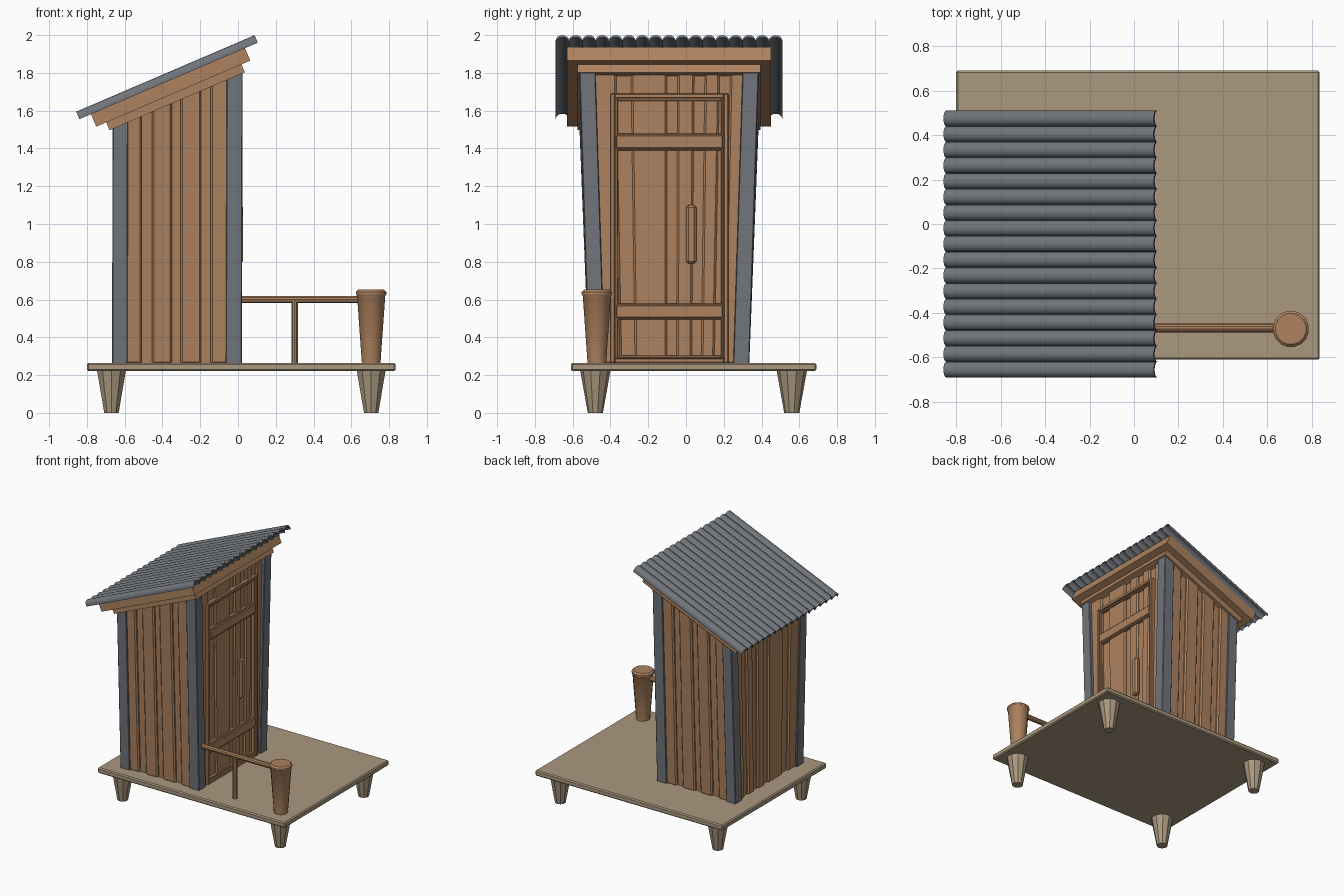
import bpy, bmesh, math
from mathutils import Vector

cube = bpy.data.objects.get("Cube")
if cube:
    bpy.data.objects.remove(cube, do_unlink=True)


def material(name, rgb):
    m = bpy.data.materials.new(name)
    m.use_nodes = True
    m.diffuse_color = (*rgb, 1)
    bsdf = m.node_tree.nodes["Principled BSDF"]
    bsdf.inputs["Base Color"].default_value = (*rgb, 1)
    bsdf.inputs["Roughness"].default_value = 0.8
    return m


WOOD = material("warm brown wood", (0.42, 0.225, 0.115))
DECK = material("pale weathered wood", (0.40, 0.315, 0.21))
METAL = material("slate grey", (0.165, 0.18, 0.20))


def finish(name, bm, mat, bevel=0.0, smooth=False):
    bmesh.ops.recalc_face_normals(bm, faces=bm.faces)
    me = bpy.data.meshes.new(name)
    bm.to_mesh(me)
    bm.free()
    me.materials.append(mat)
    ob = bpy.data.objects.new(name, me)
    bpy.context.collection.objects.link(ob)
    if bevel:
        mod = ob.modifiers.new("edge chamfer", "BEVEL")
        mod.width, mod.segments = bevel, 1
    if smooth:
        bpy.ops.object.select_all(action="DESELECT")
        bpy.context.view_layer.objects.active = ob
        ob.select_set(True)
        bpy.ops.object.shade_smooth_by_angle(angle=math.radians(35))
    return ob


def prism(bm, low, high):
    """Closed solid between two matching outlines."""
    a = [bm.verts.new(p) for p in low]
    b = [bm.verts.new(p) for p in high]
    bm.faces.new(a)
    bm.faces.new(b)
    for i in range(len(a)):
        j = (i + 1) % len(a)
        bm.faces.new((a[i], a[j], b[j], b[i]))


def box(bm, x0, x1, y0, y1, z0, z1):
    ring = ((x0, y0), (x1, y0), (x1, y1), (x0, y1))
    prism(bm, [(x, y, z0) for x, y in ring], [(x, y, z1) for x, y in ring])


def lathe(name, x, y, profile, sides, mat, smooth):
    """Turned solid from (radius, height) pairs."""
    bm = bmesh.new()
    angles = [2 * math.pi * (i + 0.5) / sides for i in range(sides)]
    rings = [[bm.verts.new((x + r * math.cos(t), y + r * math.sin(t), z))
              for t in angles] for r, z in profile]
    bm.faces.new(rings[0])
    bm.faces.new(rings[-1])
    for a, b in zip(rings, rings[1:]):
        for i in range(sides):
            j = (i + 1) % sides
            bm.faces.new((a[i], a[j], b[j], b[i]))
    return finish(name, bm, mat, smooth=smooth)


FLOOR = 0.265      # deck surface
MID = -0.09        # hut centre line in y
FLARE = 0.05       # how far the side walls lean out at the top
PITCH = math.atan(0.4286)


def wall_top(x):
    return 1.83 + 0.4286 * (x - 0.035)


# Deck and its tapered feet
bm = bmesh.new()
box(bm, -0.80, 0.835, -0.61, 0.69, 0.222, FLOOR)
finish("deck", bm, DECK, 0.008)
for x, side in ((-0.67, "back"), (0.705, "front")):
    for y, hand in ((-0.48, "right"), (0.56, "left")):
        lathe(f"{side}_{hand}_foot", x, y, [(0.04, 0), (0.08, 0.223)], 10, DECK, False)


def leaning(bm, x0, x1, y0, y1, lean0, lean1, shift=0.0):
    """Upright piece whose y edges lean outwards and whose top follows the roof."""
    ring = ((x0, y0, lean0), (x1, y0, lean0), (x1, y1, lean1), (x0, y1, lean1))
    prism(bm, [(x, MID + y, FLOOR - 0.005) for x, y, _ in ring],
          [(x + shift, MID + y + d, wall_top(x)) for x, y, d in ring])


# Inner wall core
bm = bmesh.new()
leaning(bm, -0.635, -0.012, -0.395, 0.395, -FLARE, FLARE)
finish("wall_core", bm, WOOD)

# Corner posts
for x0, x1, end, shift in ((-0.667, -0.585, "back", 0.003), (-0.065, 0.02, "front", 0.005)):
    for s, hand in ((-1, "right"), (1, "left")):
        bm = bmesh.new()
        leaning(bm, x0, x1, s * 0.34, s * 0.425, s * FLARE, s * FLARE, shift)
        finish(f"{end}_{hand}_post", bm, METAL, 0.004)

# Raised planks on the two side walls
SIDE_PLANKS = ((-0.60, -0.51), (-0.455, -0.35), (-0.305, -0.195), (-0.145, -0.05))
for s, hand in ((-1, "right"), (1, "left")):
    bm = bmesh.new()
    for x0, x1 in SIDE_PLANKS:
        leaning(bm, x0, x1, s * 0.385, s * 0.415, s * FLARE, s * FLARE)
    finish(f"{hand}_wall_planks", bm, WOOD, 0.01)

# Raised planks on the door wall and the wall behind, fanning out upwards
END_PLANKS = ((-0.36, -0.25), (-0.18, -0.01), (0.04, 0.12), (0.17, 0.24), (0.29, 0.36))
for x0, x1, name in ((-0.03, 0.002, "door_wall_planks"), (-0.653, -0.62, "back_wall_planks")):
    bm = bmesh.new()
    for y0, y1 in END_PLANKS:
        leaning(bm, x0, x1, y0, y1, FLARE * y0 / 0.42, FLARE * y1 / 0.42)
    finish(name, bm, WOOD, 0.01)

# Door: outer frame, inner bead and two rails
DOOR_Y0, DOOR_Y1, DOOR_TOP = -0.40, 0.225, 1.69


def frame(name, y0, y1, z0, z1, width, depth):
    bm = bmesh.new()
    box(bm, -0.015, depth, y0, y0 + width, z0, z1)
    box(bm, -0.015, depth, y1 - width, y1, z0, z1)
    box(bm, -0.015, depth, y0 + width, y1 - width, z0, z0 + width)
    box(bm, -0.015, depth, y0 + width, y1 - width, z1 - width, z1)
    finish(name, bm, WOOD, 0.004)


frame("door_frame", DOOR_Y0, DOOR_Y1, FLOOR, DOOR_TOP, 0.024, 0.021)
for name, z0, z1 in (("bottom", 0.289, 0.51), ("middle", 0.565, 1.405), ("top", 1.465, 1.666)):
    frame(f"door_{name}_panel_bead", DOOR_Y0 + 0.024, DOOR_Y1 - 0.024, z0, z1, 0.015, 0.012)
for name, z0, z1 in (("lower", 0.503, 0.572), ("upper", 1.40, 1.472)):
    bm = bmesh.new()
    box(bm, -0.015, 0.02, DOOR_Y0 + 0.03, DOOR_Y1 - 0.03, z0, z1)
    finish(f"door_{name}_rail", bm, WOOD, 0.005)
bm = bmesh.new()
box(bm, -0.015, 0.026, 0.0, 0.055, 0.79, 1.10)
finish("door_handle", bm, WOOD, 0.012)


# Roof parts are placed along the slope (u) and square to it (v)
def on_slope(u, v, y):
    c, s = math.cos(PITCH), math.sin(PITCH)
    return Vector((0.105 + u * c - v * s, y, 1.96 + u * s + v * c))


for name, u0, u1, v0, v1, half in (("upper_roof_board", -0.961, -0.074, -0.0715, 0.008, 0.54),
                                   ("lower_roof_board", -0.904, -0.125, -0.117, -0.07, 0.485)):
    bm = bmesh.new()
    ring = ((u0, v0), (u1, v0), (u1, v1), (u0, v1))
    prism(bm, [on_slope(u, v, MID - half) for u, v in ring],
          [on_slope(u, v, MID + half) for u, v in ring])
    finish(name, bm, WOOD)

# Corrugated roof sheet: a row of arches swept down the slope
RIDGES, STEPS, WIDTH = 17, 8, 1.2
radius = WIDTH / RIDGES / 2
curve = []
for k in range(RIDGES):
    for i in range(STEPS + (k == RIDGES - 1)):
        t = math.pi * i / STEPS
        curve.append((MID - WIDTH / 2 + radius * (2 * k + 1 - math.cos(t)), 0.031 * math.sin(t)))
outline = [(y, v + 0.012) for y, v in curve] + [(y, v) for y, v in reversed(curve)]
bm = bmesh.new()
prism(bm, [on_slope(-1.028, v, y) for y, v in outline],
      [on_slope(0, v, y) for y, v in outline])
finish("corrugated_roof", bm, METAL, smooth=True)

# Railing: bollard, handrail and upright
lathe("bollard", 0.705, -0.472, [(0.05, FLOOR - 0.005), (0.076, 0.62), (0.082, 0.628),
                                 (0.082, 0.64), (0.07, 0.652)], 16, WOOD, True)
lathe("rail_upright", 0.30, -0.467, [(0.018, FLOOR - 0.005), (0.018, 0.60)], 10, WOOD, True)
rail = lathe("handrail", 0, 0, [(0.02, 0), (0.02, 0.66)], 10, WOOD, True)
rail.rotation_euler = (0, math.pi / 2, 0)
rail.location = (0.0, -0.467, 0.60)
